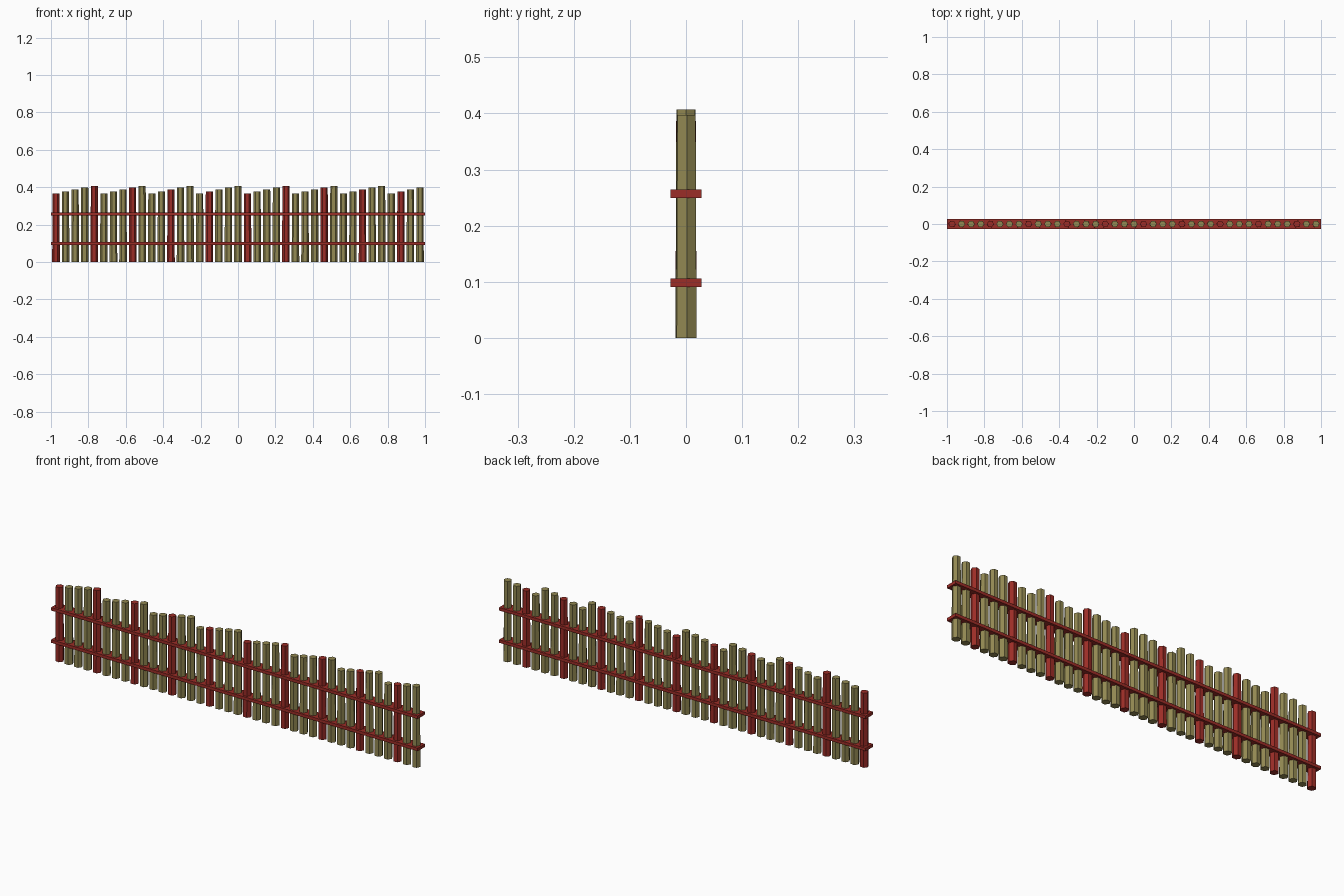
import bpy, math, random

random.seed(4)
cube = bpy.data.objects.get("Cube")
if cube:
    bpy.data.objects.remove(cube, do_unlink=True)


def make_material(name, rgb):
    mat = bpy.data.materials.new(name)
    mat.use_nodes = True
    mat.diffuse_color = (*rgb, 1)
    mat.node_tree.nodes["Principled BSDF"].inputs["Base Color"].default_value = (*rgb, 1)
    return mat


olive = make_material("olive_wood", (0.29, 0.25, 0.085))
red = make_material("dark_red_paint", (0.33, 0.026, 0.02))

COUNT = 39
FIRST_X = -0.973


def add_post(i):
    """Slightly tapered six-sided stake; heights climb in steps of five."""
    height = 0.367 + 0.01 * (i % 5)
    x = FIRST_X * (1 - 2 * i / (COUNT - 1))
    bpy.ops.mesh.primitive_cone_add(
        vertices=6, radius1=0.0205, radius2=0.0188, depth=height,
        location=(x, 0, height / 2),
        rotation=(0, 0, math.radians(30 + random.uniform(-8, 8))))
    post = bpy.context.object
    painted = i % 4 == 0
    post.name = f"{'painted' if painted else 'plain'}_post_{i + 1}"
    post.data.materials.append(red if painted else olive)


def add_rail(name, z):
    """Flat board running the full length, with the posts through it."""
    bpy.ops.mesh.primitive_cube_add(size=1, location=(0, 0, z))
    rail = bpy.context.object
    rail.name = name
    rail.scale = (2, 0.056, 0.015)
    rail.data.materials.append(red)


for i in range(COUNT):
    add_post(i)
add_rail("lower_rail", 0.098)
add_rail("upper_rail", 0.257)
